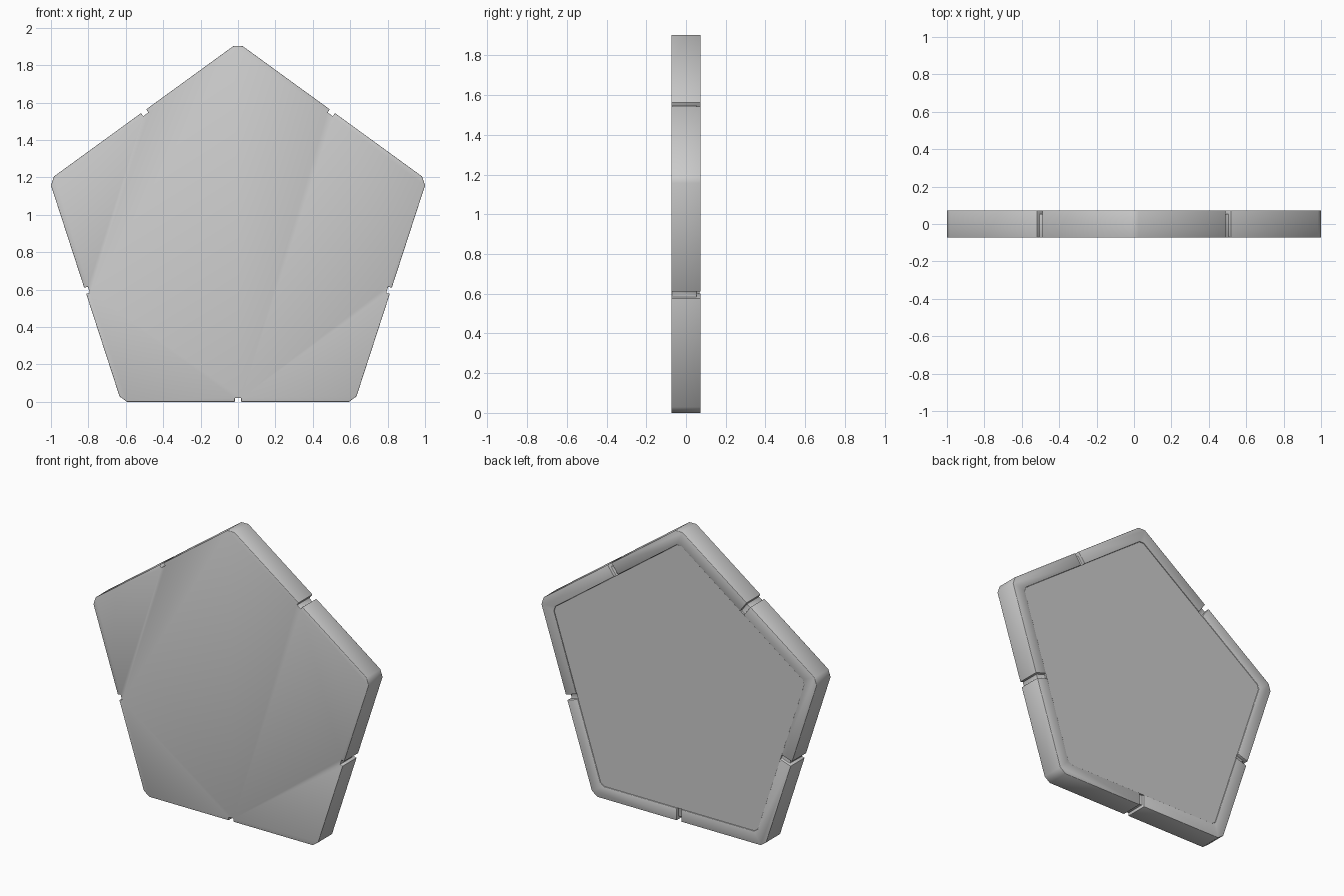
import bpy, bmesh, math
from mathutils import Vector

if "Cube" in bpy.data.objects:
    bpy.data.objects.remove(bpy.data.objects["Cube"])

R = 1.0615                       # sharp-corner circumradius
AP = R * math.cos(math.pi / 5)   # centre height = apothem
H = 0.073                        # half thickness
CUT = 0.031                      # corner trim along each side


def pentagon(inset, cut):
    """Pentagon outline (x, z) with trimmed corners."""
    r = R - inset / math.cos(math.pi / 5)
    c = [Vector((r * math.sin(k * math.tau / 5), AP + r * math.cos(k * math.tau / 5)))
         for k in range(5)]
    pts = []
    for k in range(5):
        for n in (c[k - 1], c[(k + 1) % 5]):
            pts.append(c[k] + (n - c[k]).normalized() * cut)
    return pts


def extrude(bm, pts, offset):
    """Closed prism from a planar point loop."""
    a = [bm.verts.new(p) for p in pts]
    b = [bm.verts.new(Vector(p) + offset) for p in pts]
    bm.faces.new(a)
    bm.faces.new(b[::-1])
    for i in range(len(a)):
        j = (i + 1) % len(a)
        bm.faces.new((a[j], a[i], b[i], b[j]))


def finish(bm, name):
    bmesh.ops.recalc_face_normals(bm, faces=bm.faces)
    me = bpy.data.meshes.new(name)
    bm.to_mesh(me)
    bm.free()
    ob = bpy.data.objects.new(name, me)
    bpy.context.collection.objects.link(ob)
    return ob


def slab(name, inset, cut, y0, y1):
    bm = bmesh.new()
    extrude(bm, [(p.x, y0, p.y) for p in pentagon(inset, cut)], Vector((0, y1 - y0, 0)))
    return finish(bm, name)


# Notch cutters: an L profile running up each side and over the back rim
bm = bmesh.new()
W, D = 0.034, 0.02
profile = [(-0.1, -0.2), (D, -0.2), (D, H - D), (0.085, H - D), (0.085, 0.2), (-0.1, 0.2)]
for k in range(5):
    t = math.pi / 5 + k * math.tau / 5
    out = Vector((math.sin(t), 0, math.cos(t)))
    along = Vector((math.cos(t), 0, -math.sin(t)))
    mid = Vector((0, 0, AP)) + out * AP
    extrude(bm, [mid - out * i + Vector((0, y, 0)) - along * W / 2 for i, y in profile], along * W)
notches = finish(bm, "notch_cutter")
recess = slab("recess_cutter", 0.08, 0.02, H - 0.012, 0.2)

# Body with raised rim on the back
body = slab("panel_body", 0, CUT, -H, H)
for cutter in (recess, notches):
    m = body.modifiers.new(cutter.name, 'BOOLEAN')
    m.object = cutter
    m.operation = 'DIFFERENCE'
    m.solver = 'EXACT'
    cutter.hide_render = True
    cutter.hide_viewport = False
    cutter.display_type = 'WIRE'
bpy.context.view_layer.objects.active = body
body.select_set(True)
for m in list(body.modifiers):
    bpy.ops.object.modifier_apply(modifier=m.name)
for cutter in (recess, notches):
    bpy.data.objects.remove(cutter)
bev = body.modifiers.new("soft_edges", 'BEVEL')
bev.width = 0.005
bev.segments = 2
bev.limit_method = 'ANGLE'
bev.angle_limit = math.radians(60)
bpy.ops.object.modifier_apply(modifier=bev.name)
bpy.ops.object.shade_smooth_by_angle(angle=math.radians(50))

# Flat back plate, just below the rim
slab("back_plate", 0.081, 0.02, H - 0.014, H - 0.004)
